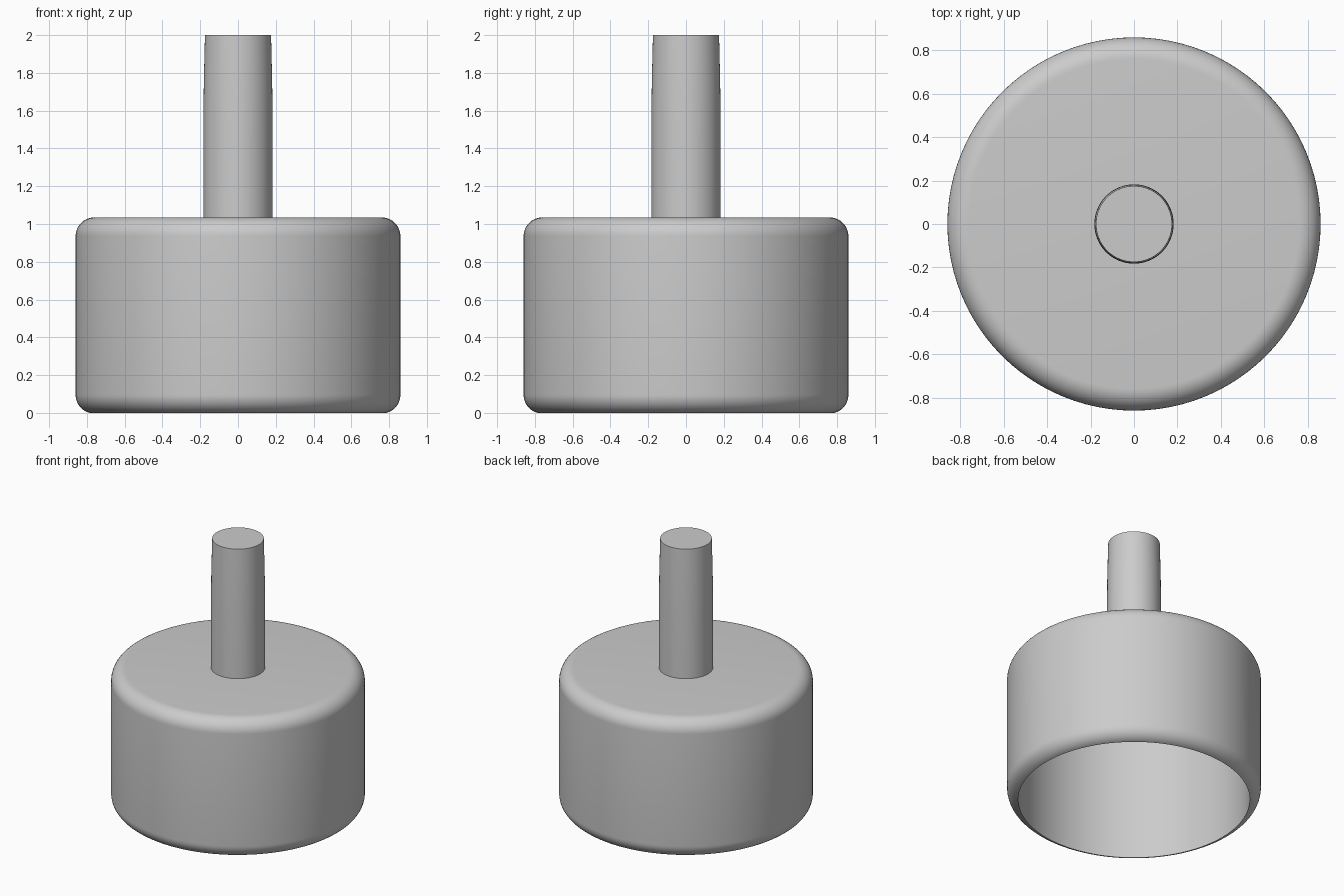
import bpy, bmesh, math

old = bpy.data.objects.get("Cube")
if old:
    bpy.data.objects.remove(old, do_unlink=True)

grey = bpy.data.materials.new("plain_grey")
grey.use_nodes = True
colour = (0.6, 0.6, 0.6, 1)
grey.diffuse_color = colour
grey.node_tree.nodes["Principled BSDF"].inputs["Base Color"].default_value = colour


def lathe(name, profile, steps=96):
    """Spin an (r, z) profile around the z axis."""
    bm = bmesh.new()
    verts = [bm.verts.new((r, 0, z)) for r, z in profile]
    edges = [bm.edges.new(pair) for pair in zip(verts, verts[1:])]
    bmesh.ops.spin(bm, geom=verts + edges, cent=(0, 0, 0), axis=(0, 0, 1),
                   angle=math.tau, steps=steps, use_merge=False)
    bmesh.ops.remove_doubles(bm, verts=bm.verts, dist=1e-5)
    bmesh.ops.recalc_face_normals(bm, faces=bm.faces)
    mesh = bpy.data.meshes.new(name)
    bm.to_mesh(mesh)
    bm.free()
    mesh.materials.append(grey)
    obj = bpy.data.objects.new(name, mesh)
    bpy.context.collection.objects.link(obj)
    bpy.ops.object.select_all(action="DESELECT")
    obj.select_set(True)
    bpy.context.view_layer.objects.active = obj
    bpy.ops.object.shade_smooth_by_angle(angle=math.radians(30))
    return obj


def arc(r, z, radius, start, end, count=10):
    """Points of a rounded corner, angles in degrees."""
    angles = [math.radians(start + (end - start) * i / count) for i in range(count + 1)]
    return [(r + radius * math.cos(a), z + radius * math.sin(a)) for a in angles]


# Hollow cup: rounded outside, straight bore open at the bottom
outer, height, fillet, wall = 0.86, 1.035, 0.1, 0.075
lip_angle = -math.degrees(math.acos((fillet - wall) / fillet))
lip_drop = fillet * math.sin(math.radians(-lip_angle))
bore = outer - wall
cup = [(0, height)]
cup += arc(outer - fillet, height - fillet, fillet, 90, 0)
cup += arc(outer - fillet, lip_drop, fillet, 0, lip_angle)
cup += [(bore, height - wall), (0, height - wall)]
lathe("cup", cup)

# Stem: straight shaft easing to a narrower tip
stem = [(0, height - wall / 2), (0.183, height - wall / 2), (0.183, 1.55),
        (0.181, 1.75), (0.175, 2), (0, 2)]
lathe("stem", stem, 64)
